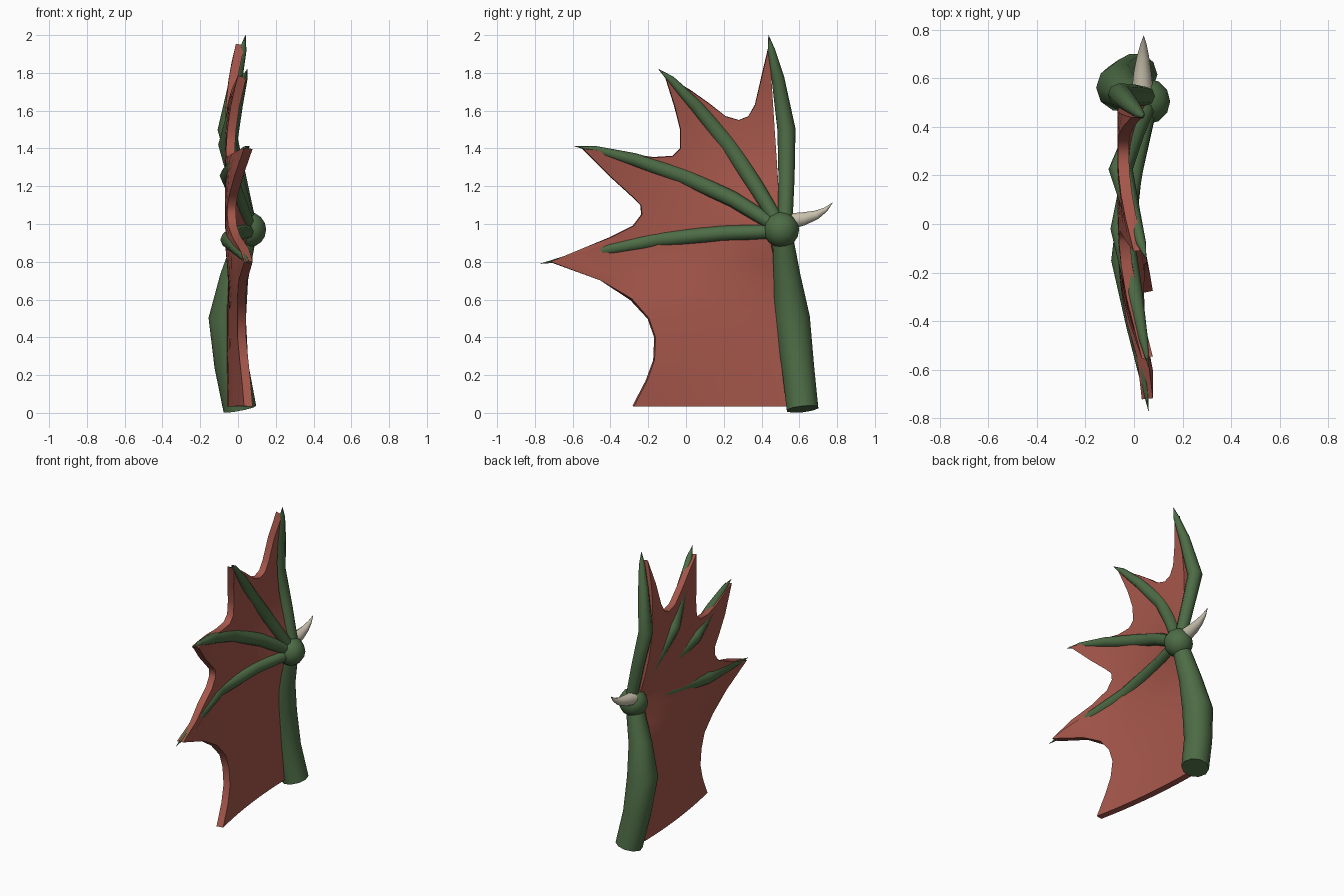
import bpy, bmesh, math
from mathutils import Vector

if "Cube" in bpy.data.objects:
    bpy.data.objects.remove(bpy.data.objects["Cube"])


def material(name, color):
    m = bpy.data.materials.new(name)
    m.diffuse_color = (*color, 1)
    m.use_nodes = True
    m.node_tree.nodes["Principled BSDF"].inputs["Base Color"].default_value = m.diffuse_color
    return m


GREEN = material("scale green", (0.075, 0.15, 0.06))
RED = material("membrane red", (0.38, 0.095, 0.07))
BONE = material("horn ivory", (0.58, 0.53, 0.42))
JOINT = Vector((0.055, 0.505, 0.97))


def finish(name, bm, mat, angle=50):
    bmesh.ops.recalc_face_normals(bm, faces=bm.faces)
    me = bpy.data.meshes.new(name)
    bm.to_mesh(me)
    bm.free()
    me.materials.append(mat)
    ob = bpy.data.objects.new(name, me)
    bpy.context.collection.objects.link(ob)
    bpy.ops.object.select_all(action='DESELECT')
    bpy.context.view_layer.objects.active = ob
    ob.select_set(True)
    bpy.ops.object.shade_smooth_by_angle(angle=math.radians(angle))
    return ob


def tube(name, pts, mat, sides=10):
    """Tapered tube through (x, y, z, radius) stations."""
    bm = bmesh.new()
    centres = [Vector(p[:3]) for p in pts]
    rings = []
    for i, c in enumerate(centres):
        d = (centres[min(i + 1, len(pts) - 1)] - centres[max(i - 1, 0)]).normalized()
        a = Vector((1, 0, 0))
        a = (a - d * a.dot(d)).normalized()
        b = d.cross(a)
        rings.append([bm.verts.new(c + pts[i][3] * (a * math.cos(t) + b * math.sin(t)))
                      for t in (2 * math.pi * k / sides for k in range(sides))])
    for r, s in zip(rings, rings[1:]):
        for k in range(sides):
            n = (k + 1) % sides
            bm.faces.new((r[k], r[n], s[n], s[k]))
    bm.faces.new(rings[0])
    bm.faces.new(rings[-1])
    return finish(name, bm, mat)


# Lower arm
tube("arm", [(0.01, 0.617, 0.02, 0.088), (-0.035, 0.592, 0.25, 0.09),
             (-0.057, 0.562, 0.5, 0.099), (-0.02, 0.535, 0.72, 0.075),
             (0.03, 0.515, 0.9, 0.06)], GREEN)

# Wrist joint
bm = bmesh.new()
bmesh.ops.create_uvsphere(bm, u_segments=12, v_segments=8, radius=0.094)
bmesh.ops.translate(bm, verts=bm.verts, vec=JOINT)
finish("wrist_joint", bm, GREEN)

# Thumb claw
tube("thumb_claw", [(0.035, 0.55, 1.015, 0.044), (0.035, 0.62, 1.027, 0.037),
                    (0.037, 0.69, 1.048, 0.025), (0.039, 0.74, 1.077, 0.013),
                    (0.04, 0.775, 1.112, 0.001)], BONE)

# Finger bones, bowed sideways and bulging at the middle knuckle
fingers = {
    "finger_first": [(0.05, 0.525, 1.03, 0.04), (0.0, 0.532, 1.25, 0.043), (-0.06, 0.532, 1.5, 0.048),
                     (-0.01, 0.487, 1.77, 0.034), (0.025, 0.452, 1.92, 0.02), (0.04, 0.437, 2.0, 0.001)],
    "finger_second": [(0.05, 0.48, 1.02, 0.038), (0.0, 0.37, 1.2, 0.043), (-0.055, 0.225, 1.42, 0.05),
                      (-0.01, 0.05, 1.63, 0.036), (0.03, -0.08, 1.765, 0.02), (0.05, -0.145, 1.82, 0.001)],
    "finger_third": [(0.05, 0.46, 1.0, 0.038), (0.0, 0.25, 1.13, 0.042), (-0.05, -0.02, 1.255, 0.047),
                     (0.0, -0.28, 1.342, 0.035), (0.04, -0.48, 1.395, 0.018), (0.06, -0.59, 1.412, 0.001)],
    "finger_fourth": [(0.05, 0.45, 0.96, 0.038), (-0.01, 0.2, 0.952, 0.042), (-0.05, -0.15, 0.917, 0.044),
                      (0.0, -0.42, 0.865, 0.032), (0.04, -0.64, 0.815, 0.016), (0.06, -0.77, 0.79, 0.001)],
}
for name, pts in fingers.items():
    tube(name, pts, GREEN, 8)

# Scalloped outer edge (y, z) of each web between the fingers
scallops = [
    [(.44, 1.95), (.40, 1.78), (.365, 1.63), (.33, 1.57), (.28, 1.55), (.21, 1.57), (.12, 1.64), (.02, 1.71), (-.11, 1.78)],
    [(-.11, 1.78), (-.06, 1.62), (-.03, 1.5), (-.03, 1.4), (-.07, 1.36), (-.17, 1.353), (-.3, 1.37), (-.45, 1.39), (-.55, 1.40)],
    [(-.55, 1.40), (-.4, 1.25), (-.29, 1.15), (-.24, 1.1), (-.235, 1.05), (-.28, .99), (-.4, .93), (-.55, .865), (-.72, .8)],
    [(-.72, .8), (-.45, .7), (-.29, .6), (-.2, .5), (-.165, .4), (-.17, .28), (-.21, .17), (-.28, .035)],
]


def fan_x(y, z):
    s = math.hypot(y - JOINT.y, z - JOINT.z) / 1.12
    return min(-0.045 + 0.4 * (s - 0.5) ** 2, 0.055)


bm = bmesh.new()
COLS = 10
for i, edge in enumerate(scallops):
    rows = []
    for r, (ey, ez) in enumerate(edge):
        low = r / (len(edge) - 1) if i == 3 else 0      # 0 at the finger, 1 at the hem
        sy, sz = JOINT.y + 0.075 * low, 0.96 - 0.925 * low
        row = []
        for c in range(COLS + 1):
            u = 0.05 + 0.95 * c / COLS
            y, z = sy + (ey - sy) * u, sz + (ez - sz) * u
            blend = min(1, low * 2.5)
            x = fan_x(y, z) * (1 - blend) + (-0.035 + 0.09 * u * u * (0.55 + 0.45 * abs(2 * low - 1))) * blend
            row.append(bm.verts.new((x, y, z)))
        rows.append(row)
    for a, b in zip(rows, rows[1:]):
        for c in range(COLS):
            bm.faces.new((a[c], a[c + 1], b[c + 1], b[c]))
bmesh.ops.remove_doubles(bm, verts=bm.verts, dist=0.0005)

# Wing membrane with thickness
wing = finish("wing_membrane", bm, RED)
mod = wing.modifiers.new("thickness", 'SOLIDIFY')
mod.thickness = 0.046
mod.offset = 0
bpy.ops.object.modifier_apply(modifier=mod.name)
bpy.ops.object.shade_smooth_by_angle(angle=math.radians(50))
